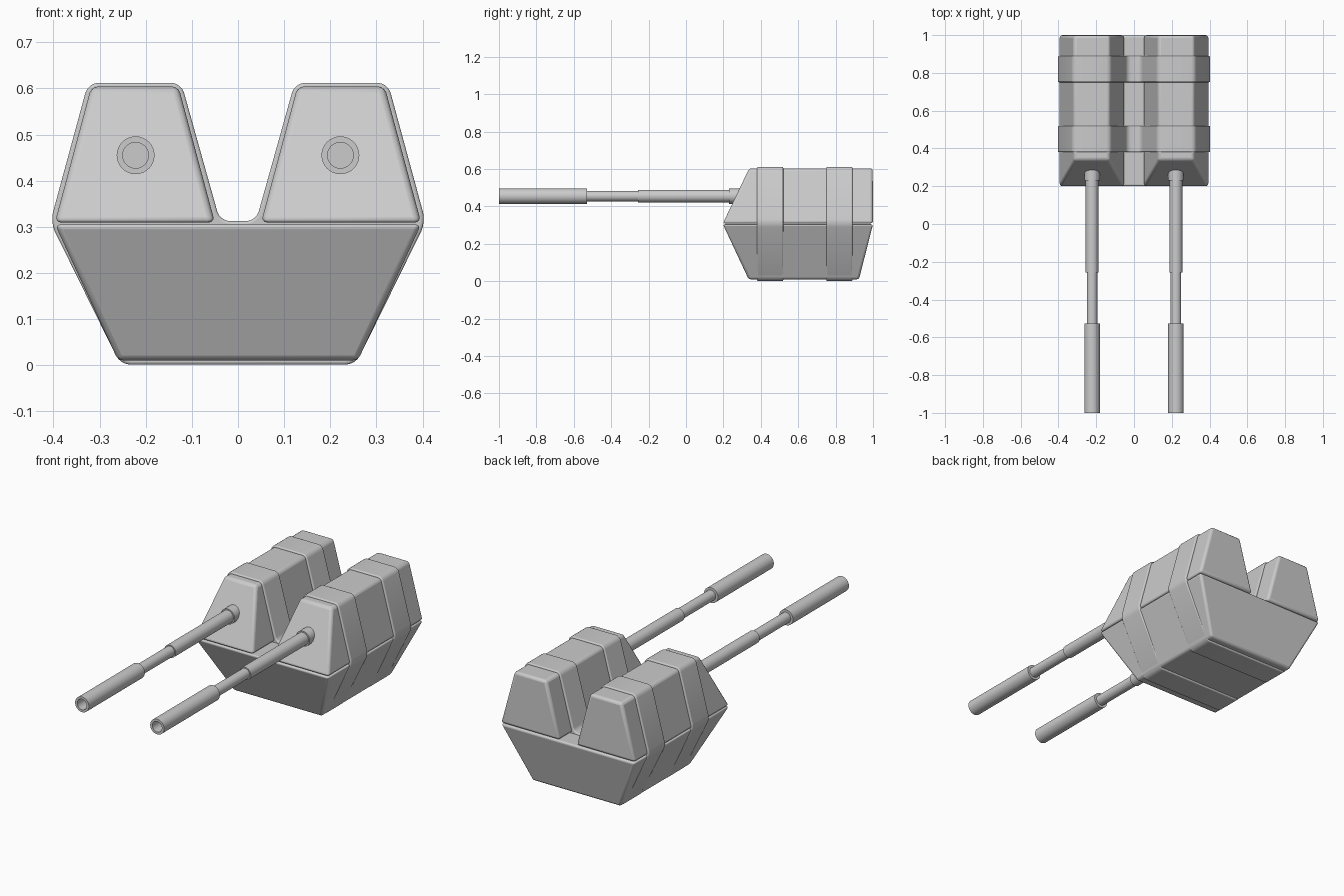
import bpy, bmesh, math

if "Cube" in bpy.data.objects:
    bpy.data.objects.remove(bpy.data.objects["Cube"])


def finish(name, bm, bevel=0.0, angle=30):
    bmesh.ops.recalc_face_normals(bm, faces=bm.faces[:])
    me = bpy.data.meshes.new(name)
    bm.to_mesh(me)
    bm.free()
    ob = bpy.data.objects.new(name, me)
    bpy.context.collection.objects.link(ob)
    if bevel:
        m = ob.modifiers.new("bevel", 'BEVEL')
        m.width = bevel
        m.segments = 3
        m.limit_method = 'ANGLE'
        m.angle_limit = math.radians(angle)
    bpy.ops.object.select_all(action='DESELECT')
    ob.select_set(True)
    bpy.context.view_layer.objects.active = ob
    bpy.ops.object.shade_smooth_by_angle(angle=math.radians(35))
    return ob


def frustum(name, low, high, bevel):
    """Tapered box; low/high = (x0, x1, y0, y1, z)."""
    bm = bmesh.new()
    rings = []
    for x0, x1, y0, y1, z in (low, high):
        rings.append([bm.verts.new((x, y, z)) for x, y in
                      ((x0, y0), (x1, y0), (x1, y1), (x0, y1))])
    a, b = rings
    bm.faces.new(a[::-1])
    bm.faces.new(b)
    for i in range(4):
        j = (i + 1) % 4
        bm.faces.new((a[i], a[j], b[j], b[i]))
    return finish(name, bm, bevel)


def band(name, y0, y1):
    """Raised W-shaped strap with rounded corners."""
    half = [(0.255, 0.001), (0.407, 0.31), (0.325, 0.612), (0.123, 0.612), (0.039, 0.312)]
    pts = half + [(-x, z) for x, z in reversed(half)]
    bm = bmesh.new()
    f = bm.faces.new([bm.verts.new((x, y0, z)) for x, z in pts])
    ext = bmesh.ops.extrude_face_region(bm, geom=[f], use_keep_orig=True)
    for v in ext['geom']:
        if isinstance(v, bmesh.types.BMVert):
            v.co.y = y1
    long_edges = [e for e in bm.edges if abs(e.verts[0].co.y - e.verts[1].co.y) > 0.01]
    bmesh.ops.bevel(bm, geom=long_edges, offset=0.022, segments=4, profile=0.5,
                    affect='EDGES')
    return finish(name, bm, 0.006, 60)


def barrel(name, cx, cz, profile, n=32):
    """Turned part along y; profile = (radius, y)."""
    bm = bmesh.new()
    rings = [[bm.verts.new((cx + r * math.cos(2 * math.pi * i / n), y,
                            cz + r * math.sin(2 * math.pi * i / n)))
              for i in range(n)] for r, y in profile]
    for a, b in zip(rings, rings[1:]):
        for i in range(n):
            j = (i + 1) % n
            bm.faces.new((a[i], a[j], b[j], b[i]))
    bm.faces.new(rings[0])
    bm.faces.new(rings[-1])
    return finish(name, bm)


# Lower hull
frustum("lower_hull", (-0.26, 0.26, 0.335, 0.925, 0.01),
        (-0.397, 0.397, 0.197, 1.0, 0.305), 0.012)

# Straps wrapping the hull and both pods
band("front_band", 0.38, 0.52)
band("rear_band", 0.75, 0.89)

# Muzzle bore, muzzle sleeve, thin neck, main tube, collar
gun = [(0.028, -0.88), (0.028, -1.0), (0.041, -1.0), (0.041, -0.528), (0.028, -0.528),
       (0.028, -0.257), (0.034, -0.257), (0.034, 0.23), (0.041, 0.23), (0.041, 0.32)]

for side, s in (("left", -1), ("right", 1)):
    lo = sorted((s * 0.05, s * 0.397))
    hi = sorted((s * 0.129, s * 0.318))
    frustum(side + "_pod", (*lo, 0.197, 1.0, 0.309), (*hi, 0.338, 0.998, 0.604), 0.014)
    barrel(side + "_barrel", s * 0.222, 0.455, gun)
